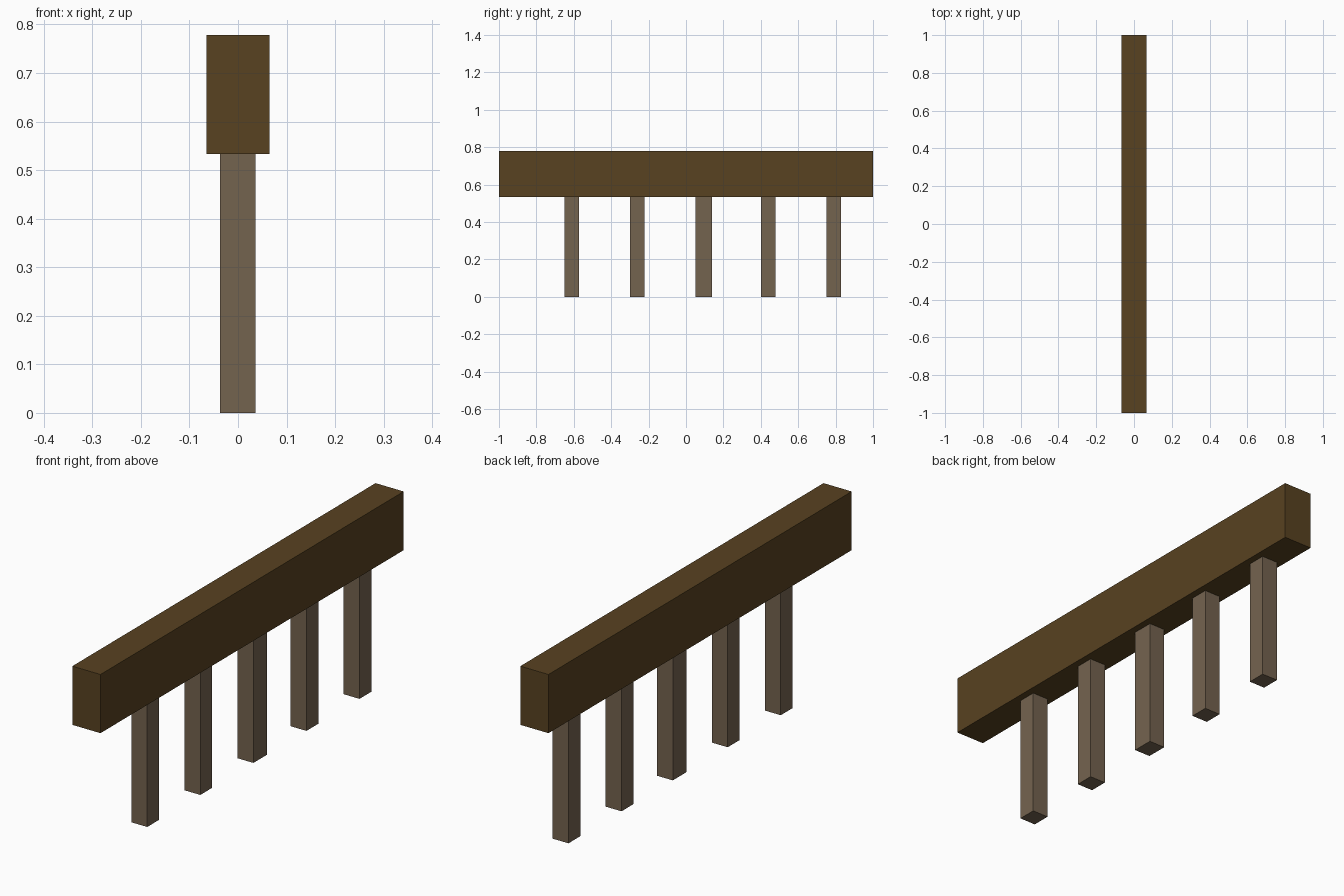
import bpy

if "Cube" in bpy.data.objects:
    bpy.data.objects.remove(bpy.data.objects["Cube"])


def material(name, color):
    mat = bpy.data.materials.new(name)
    mat.diffuse_color = (*color, 1)
    mat.use_nodes = True
    mat.node_tree.nodes["Principled BSDF"].inputs["Base Color"].default_value = mat.diffuse_color
    return mat


def box(name, lo, hi, mat):
    center = [(a + b) / 2 for a, b in zip(lo, hi)]
    bpy.ops.mesh.primitive_cube_add(size=1, location=center)
    obj = bpy.context.object
    obj.name = name
    obj.scale = [b - a for a, b in zip(lo, hi)]
    bpy.ops.object.transform_apply(location=False, rotation=False, scale=True)
    obj.data.materials.append(mat)
    return obj


dark_wood = material("dark_wood", (0.098, 0.054, 0.015))
pale_wood = material("pale_wood", (0.175, 0.125, 0.078))

# Long top beam
BEAM_BOTTOM = 0.533
box("beam", (-0.065, -1, BEAM_BOTTOM), (0.065, 1, 0.778), dark_wood)

# Five posts, the middle one slightly wider
for i in range(5):
    y = -0.65 + 0.35 * i
    depth = 0.09 if i == 2 else 0.078
    box(f"post_{i + 1}", (-0.037, y, 0), (0.036, y + depth, BEAM_BOTTOM), pale_wood)
